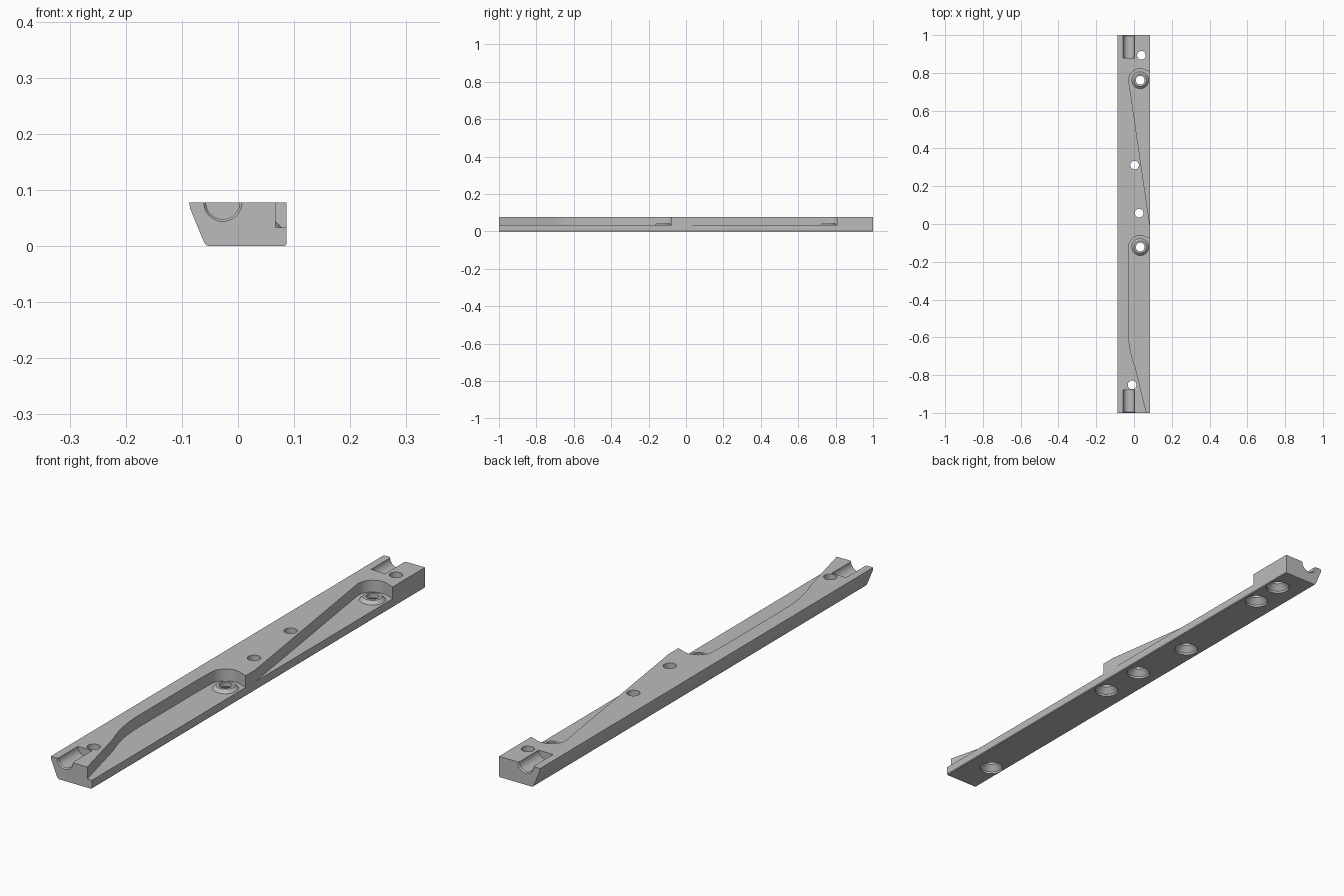
import bpy, bmesh, math
from mathutils import Matrix, Vector

cube = bpy.data.objects.get("Cube")
if cube:
    bpy.data.objects.remove(cube, do_unlink=True)

TOP, FLOOR = 0.078, 0.033
RIGHT, LEFT = 0.086, -0.087

grey = bpy.data.materials.new("matte grey")
grey.use_nodes = True
grey.diffuse_color = (0.5, 0.5, 0.5, 1)
grey.node_tree.nodes["Principled BSDF"].inputs["Base Color"].default_value = (0.5, 0.5, 0.5, 1)


def make(name, bm):
    bmesh.ops.recalc_face_normals(bm, faces=bm.faces)
    mesh = bpy.data.meshes.new(name)
    bm.to_mesh(mesh)
    bm.free()
    obj = bpy.data.objects.new(name, mesh)
    bpy.context.collection.objects.link(obj)
    mesh.materials.append(grey)
    return obj


def prism(name, points, direction):
    """Extrude a closed outline of 3D points."""
    bm = bmesh.new()
    face = bm.faces.new([bm.verts.new(p) for p in points])
    new = bmesh.ops.extrude_face_region(bm, geom=[face])["geom"]
    bmesh.ops.translate(bm, vec=direction, verts=[v for v in new if isinstance(v, bmesh.types.BMVert)])
    return make(name, bm)


def turned(name, profile, matrix, sides=48):
    """Closed solid of revolution from (radius, height) pairs."""
    bm = bmesh.new()
    rings = []
    for r, h in profile:
        rings.append([bm.verts.new(matrix @ Vector((r * math.cos(a), r * math.sin(a), h)))
                      for a in (math.tau * i / sides for i in range(sides))])
    for low, high in zip(rings, rings[1:]):
        for i in range(sides):
            j = (i + 1) % sides
            bm.faces.new((low[i], low[j], high[j], high[i]))
    bm.faces.new(rings[0])
    bm.faces.new(rings[-1])
    return make(name, bm)


def combine(target, tool, operation):
    mod = target.modifiers.new(operation.lower(), "BOOLEAN")
    mod.operation, mod.solver, mod.object = operation, "EXACT", tool
    bpy.ops.object.select_all(action="DESELECT")
    bpy.context.view_layer.objects.active = target
    target.select_set(True)
    bpy.ops.object.modifier_apply(modifier=mod.name)
    bpy.data.objects.remove(tool, do_unlink=True)


def pocket_end(cx, cy, r=0.061):
    """Rounded end of a pocket around a screw hole, then out through the side."""
    arc = [(cx + r * math.cos(math.radians(a)), cy + r * math.sin(math.radians(a)))
           for a in range(180, 59, -6)]
    return arc + [(RIGHT, cy + 0.045), (0.12, cy + 0.03)]


# Rail body with a sloping left flank
section = [(LEFT, TOP), (LEFT + 0.002, 0.066), (-0.061, 0.008), (-0.057, 0.002), (-0.051, 0),
           (RIGHT - 0.003, 0), (RIGHT, 0.003), (RIGHT, TOP)]
rail = prism("rail", [(x, -1, z) for x, z in section], (0, 2, 0))

# Two side pockets
screws = [(0.033, -0.122), (0.033, 0.761)]
a, b, c = Vector((0.006, -0.755)), Vector((-0.03, -0.665)), Vector((-0.03, -0.55))
bend = [tuple(a * (1 - t) ** 2 + b * 2 * t * (1 - t) + c * t * t) for t in (i / 10 for i in range(11))]
front_outline = [(0.12, -1.05), (0.079, -1.05)] + bend + [(-0.03, -0.2)] + pocket_end(*screws[0])
back_outline = [(0.12, -0.02), (RIGHT, -0.02)] + pocket_end(*screws[1])
for name, outline in (("front_pocket", front_outline), ("back_pocket", back_outline)):
    tool = prism(name, [(x, y, FLOOR) for x, y in outline], (0, 0, 0.1))
    combine(rail, tool, "DIFFERENCE")

# Conical bosses on the pocket floors
for x, y in screws:
    boss = turned("boss", [(0.045, 0.015), (0.045, FLOOR), (0.033, 0.045)],
                  Matrix.Translation((x, y, 0)))
    combine(rail, boss, "UNION")

# Through holes, countersunk underneath
for x, y in screws + [(0.039, 0.893), (0.003, 0.312), (0.027, 0.058), (-0.01, -0.852)]:
    hole = turned("hole", [(0.043, -0.02), (0.043, 0.008), (0.023, 0.029), (0.023, 0.12)],
                  Matrix.Translation((x, y, 0)))
    combine(rail, hole, "DIFFERENCE")

# Round grooves with a chamfered mouth at both ends
for end in (-1, 1):
    turn = Matrix.Translation((-0.027, end, TOP)) @ Matrix.Rotation(end * math.pi / 2, 4, "X")
    groove = turned("groove", [(0.034, -0.02), (0.034, 0), (0.030, 0.005), (0.030, 0.12)], turn)
    combine(rail, groove, "DIFFERENCE")

bpy.ops.object.select_all(action="DESELECT")
bpy.context.view_layer.objects.active = rail
rail.select_set(True)
bpy.ops.object.shade_smooth_by_angle(angle=math.radians(25))
